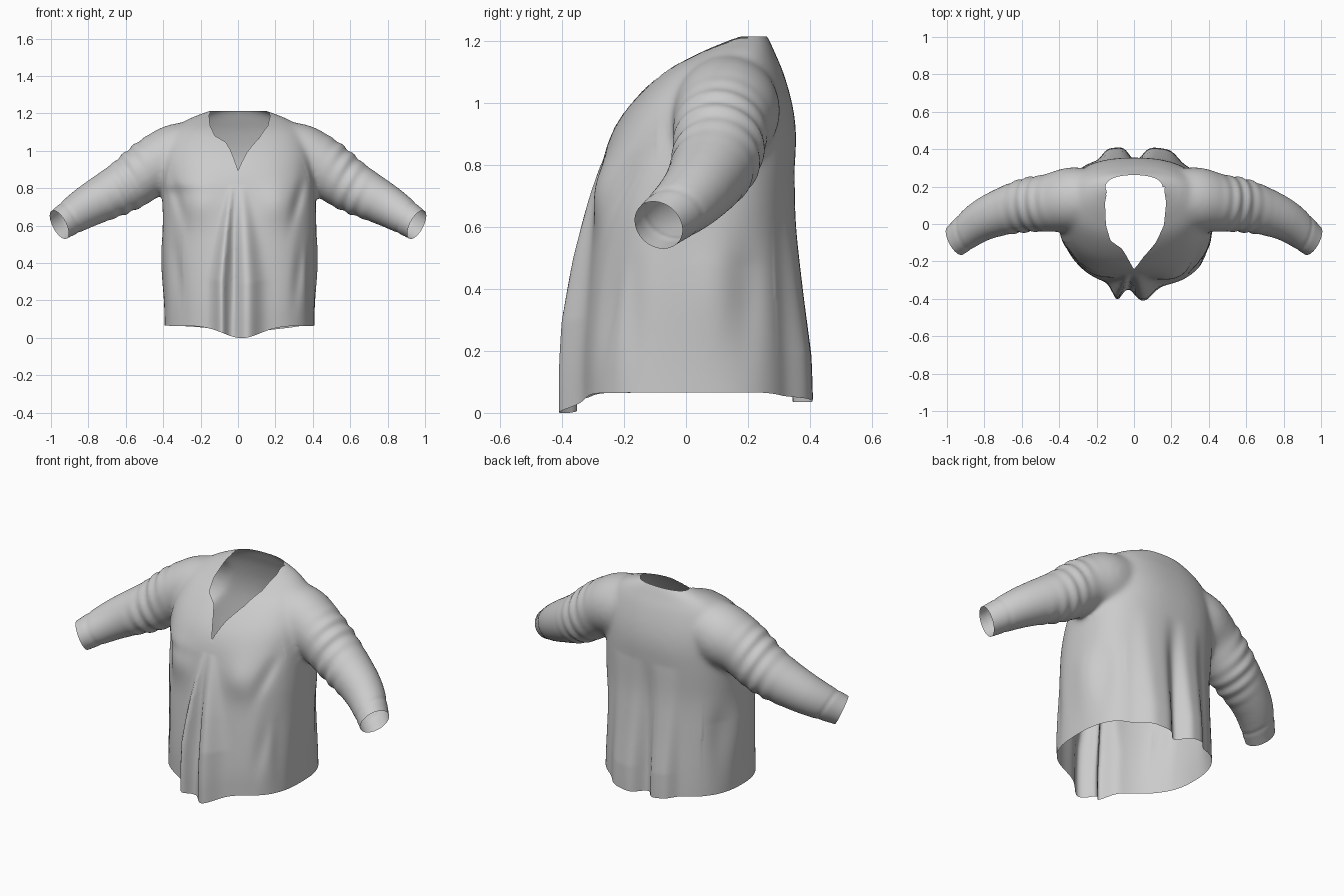
import bpy, bmesh, math
from mathutils import Vector
from mathutils.geometry import intersect_point_line

if "Cube" in bpy.data.objects:
    bpy.data.objects.remove(bpy.data.objects["Cube"])


def g(v, c, w):
    return math.exp(-((v - c) / w) ** 2)


def clamp(v):
    return max(0.0, min(1.0, v))


def spline(rows, steps):
    """Catmull-Rom rows in between the given key rows."""
    out = []
    for i in range(len(rows) - 1):
        p = [rows[max(0, min(len(rows) - 1, i + k))] for k in (-1, 0, 1, 2)]
        for j in range(steps):
            t = j / steps
            out.append([0.5 * (2 * b + (c - a) * t + (2 * a - 5 * b + 4 * c - d) * t * t
                               + (3 * b - a - 3 * c + d) * t ** 3) for a, b, c, d in zip(*p)])
    return out + [list(rows[-1])]


def loft(bm, rings):
    vs = [[bm.verts.new(p) for p in r] for r in rings]
    n = len(vs[0])
    for a, b in zip(vs, vs[1:]):
        for i in range(n):
            bm.faces.new((a[i], a[(i + 1) % n], b[(i + 1) % n], b[i]))
    bm.faces.new(vs[0][::-1])
    bm.faces.new(vs[-1])


def power(v, e):
    return math.copysign(abs(v) ** e, v)


bm = bmesh.new()
ANG = [2 * math.pi * i / 64 for i in range(64)]

# Torso: z, half width, front y, back y, squareness (the left front is rounder)
torso = [(-.1, .40, -.335, .36, 2.8), (.06, .40, -.335, .36, 2.8), (.2, .402, -.335, .355, 2.8),
         (.4, .41, -.32, .345, 2.7), (.6, .41, -.30, .34, 2.6), (.78, .41, -.275, .35, 2.5),
         (.9, .405, -.24, .355, 2.4), (1.0, .39, -.175, .342, 2.4), (1.1, .35, -.075, .313, 2.4),
         (1.16, .285, .03, .287, 2.4), (1.203, .185, .12, .268, 2.4), (1.25, .05, .19, .24, 2.2)]
rings = []
for z, w, f, b, n in spline(torso, 4):
    ring = []
    for a in ANG:
        e = 2 / (2.1 if math.pi < a < 1.5 * math.pi and z < .8 else n)
        ring.append((w * power(math.cos(a), e) + .008 * clamp((.9 - z) * 4),
                     (f + b) / 2 + (b - f) / 2 * power(math.sin(a), e), z))
    rings.append(ring)
loft(bm, rings)

# Sleeves: x, y, z, radius
sleeve = [(.16, .14, 1.03, .14), (.32, .132, .975, .172), (.45, .113, .92, .156), (.6, .095, .813, .141),
          (.8, .025, .705, .113), (.955, -.09, .605, .086), (1.06, -.17, .535, .08)]
for side in (1, -1):
    rows = spline(sleeve, 5)
    rings = []
    for i, (x, y, z, r) in enumerate(rows):
        d = Vector(rows[min(i + 1, len(rows) - 1)][:3]) - Vector(rows[max(i - 1, 0)][:3])
        u = d.cross(Vector((0, 0, 1))).normalized()
        v = u.cross(d).normalized()
        ring = [Vector((x, y, z)) + r * (u * math.cos(a) + v * math.sin(a)) for a in ANG]
        rings.append([(side * p.x, p.y, p.z) for p in ring])
    loft(bm, rings)
bmesh.ops.recalc_face_normals(bm, faces=bm.faces)

mesh = bpy.data.meshes.new("shirt")
bm.to_mesh(mesh)
bm.free()
shirt = bpy.data.objects.new("shirt", mesh)
bpy.context.collection.objects.link(shirt)
bpy.context.view_layer.objects.active = shirt
shirt.select_set(True)

# Fuse body and sleeves into one smooth cloth surface
mod = shirt.modifiers.new("fuse", 'REMESH')
mod.mode = 'VOXEL'
mod.voxel_size = 0.012
bpy.ops.object.modifier_apply(modifier=mod.name)
mod = shirt.modifiers.new("relax", 'SMOOTH')
mod.factor = 0.5
mod.iterations = 24
bpy.ops.object.modifier_apply(modifier=mod.name)

bm = bmesh.new()
bm.from_mesh(shirt.data)


def cut(co, no):
    bmesh.ops.bisect_plane(bm, geom=bm.verts[:] + bm.edges[:] + bm.faces[:],
                           plane_co=co, plane_no=no, clear_outer=True)


# Open the hem, the top of the neck and the cuffs
cut((0, 0, .065), (0, 0, -1))
cut((0, 0, 1.213), (0, 0, 1))
for side in (1, -1):
    cut((side * .955, -.09, .605), (side * .8, -.42, -.42))

# V neckline, drawn in the slanted plane of the opening (x, slope distance)
neck = [(0, -.208), (.05, -.1), (.115, .005), (.16, .12), (.172, .25), (.16, .33), (.12, .37), (0, .38),
        (-.1, .37), (-.14, .33), (-.155, .25), (-.15, .12), (-.125, .02), (-.065, -.035), (-.04, -.09)]


def slope(p):
    return .85 * p.y + .53 * (p.z - .9)


def in_neck(p):
    if -.53 * p.y + .85 * p.z < .84:
        return False
    x, s, hit = p.x, slope(p), False
    for (x1, s1), (x2, s2) in zip(neck, neck[1:] + neck[:1]):
        if (s1 > s) != (s2 > s) and x < x1 + (s - s1) * (x2 - x1) / (s2 - s1):
            hit = not hit
    return hit


bmesh.ops.delete(bm, geom=[f for f in bm.faces if in_neck(f.calc_center_median())], context='FACES')
for v in bm.verts:
    if v.is_boundary and abs(v.co.x) < .25 and .85 < v.co.z < 1.208:
        p = Vector((v.co.x, slope(v.co), 0))
        best = None
        for a, b in zip(neck, neck[1:] + neck[:1]):
            a, b = Vector((*a, 0)), Vector((*b, 0))
            t = clamp(intersect_point_line(p, a, b)[1])
            q = a.lerp(b, t) - p
            if best is None or q.length < best.length:
                best = q
        if best.length < .025:
            v.co += Vector((best.x, .85 * best.y, .53 * best.y))

# Folds, bust, sleeve wrinkles and the curved hem
bm.normal_update()
for v in bm.verts:
    x, y, z = v.co
    ax, side = abs(x), math.copysign(1, x)
    d = Vector()
    if ax < .44:
        grow = clamp((.82 - z) / .5)
        grow = grow * (1.3 - .3 * grow)
        k = .35 + .65 * grow
        if y < -.1:
            # Front pleats with the centre crease
            d.y -= .075 * grow * (g(x, -.09 * k, .036 * k) + g(x, .05 * k, .065 * k))
            d.y += .02 * grow * g(x, -.018, .016) * g(z, .4, .28)
            # Bust and the drape grooves beside it
            d.y -= .028 * g(ax, .22, .1) * g(z, .72, .11)
            d.y += .02 * g(ax, .35 - .25 * max(0, .85 - z), .03) * g(z, .74, .12)
            d.y += .015 * g(ax, .33 - .1 * (.4 - z), .03) * g(z, .35, .16)
        elif y > .2:
            # Rounded back folds, steep towards the middle
            fall = clamp((.8 - z) / .6)
            for c, w in ((.14, .1), (-.1, .075)):
                d.y += .052 * fall * math.exp(-((x - c) / w) ** 4)
            d.y -= .02 * fall * g(x, .015, .04)
        if ax > .3 and z < .68:
            # Side drape
            low = clamp((.68 - z) / .2)
            d.x -= side * low * (.02 * g(y, .2, .06) * g(z, .4, .2) + .01 * g(y, -.17, .04) * g(z, .35, .2))
            d.x += side * low * .01 * g(y, .08, .08) * g(z, .4, .2)
    if ax > .42 or z > .8:
        # Gathered rings above the elbow, turned cuff edge
        run = .85 * ax - .5 * z - .25 * y
        d += v.normal * .0045 * math.sin(85 * run + 10 * y) * g(ax, .59, .08)
        d -= v.normal * .003 * g(run, .455, .012)
    # Hem dips at the front and back
    dip = .066 * g(x, .02, .14) * clamp(-y / .3) + .03 * clamp((y - .25) / .06) * g(x, .05, .22)
    d.z -= dip * clamp((.5 - z) / .43)
    v.co += d

for f in bm.faces:
    f.smooth = True
bm.to_mesh(shirt.data)
bm.free()
